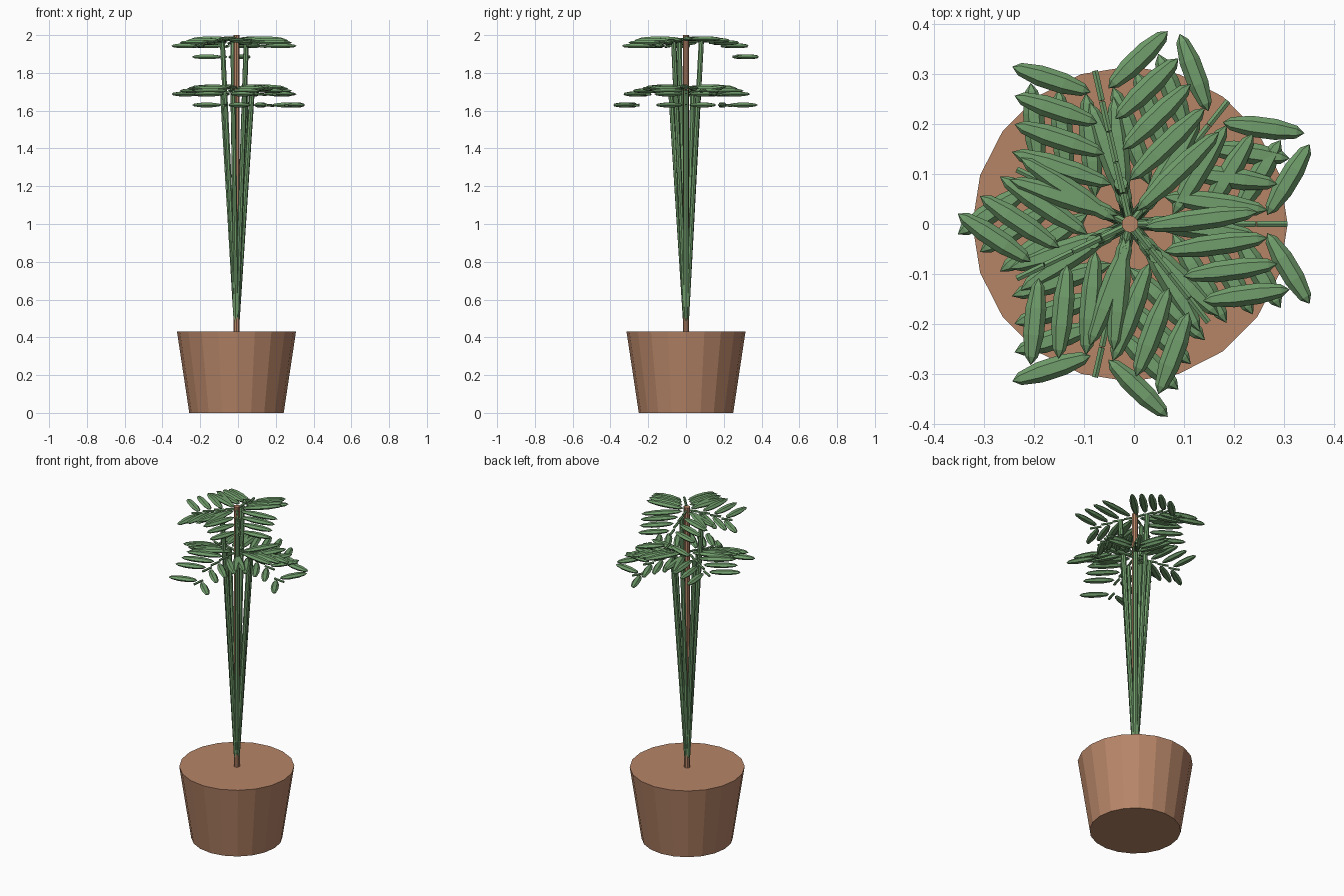
import bpy, bmesh, math
from mathutils import Matrix, Vector

if "Cube" in bpy.data.objects:
    bpy.data.objects.remove(bpy.data.objects["Cube"])


def material(name, color):
    m = bpy.data.materials.new(name)
    m.use_nodes = True
    m.diffuse_color = color
    m.node_tree.nodes["Principled BSDF"].inputs["Base Color"].default_value = color
    return m


terracotta = material("terracotta brown", (0.47, 0.235, 0.137, 1))
leaf_green = material("leaf green", (0.165, 0.34, 0.15, 1))

CENTRE = Vector((-0.008, 0, 0))
POT_H = 0.43
STEP = 0.063  # length of one frond segment


def finish(bm, name, mat):
    mesh = bpy.data.meshes.new(name)
    bm.to_mesh(mesh)
    bm.free()
    mesh.materials.append(mat)
    obj = bpy.data.objects.new(name, mesh)
    obj.location = CENTRE
    bpy.context.collection.objects.link(obj)
    return obj


def rod(bm, a, b, r1, r2, sides):
    """Closed, optionally tapered cylinder between two points."""
    a, b = Vector(a), Vector(b)
    turn = (b - a).to_track_quat('Z', 'Y').to_matrix().to_4x4()
    bmesh.ops.create_cone(bm, cap_ends=True, segments=sides, radius1=r1, radius2=r2,
                          depth=(b - a).length,
                          matrix=Matrix.Translation((a + b) / 2) @ turn)


def leaf(bm, base, angle, length):
    """Flattened six-sided spindle lying level, starting at base."""
    place = (Matrix.Translation(base) @ Matrix.Rotation(angle, 4, 'Z')
             @ Matrix.Translation((length / 2, 0, 0))
             @ Matrix.Diagonal((length / 2, 0.022, 0.015, 1))
             @ Matrix.Rotation(math.pi / 2, 4, 'Y')
             @ Matrix.Rotation(math.pi, 4, 'Z'))
    bmesh.ops.create_uvsphere(bm, u_segments=6, v_segments=5, radius=1, matrix=place)


# Pot and trunk
bm = bmesh.new()
rod(bm, (0, 0, 0), (0, 0, POT_H), 0.25, 0.315, 20)
finish(bm, "pot", terracotta)
bm = bmesh.new()
rod(bm, (0, 0, POT_H - 0.01), (0, 0, 2), 0.017, 0.017, 10)
finish(bm, "trunk", terracotta)

# Seven fronds around the trunk: (tier height, number of leaf pairs)
LOW, HIGH = 1.73, 1.985
fronds = [(LOW, 5), (LOW, 5), (HIGH, 5), (LOW, 4), (HIGH, 4), (LOW, 5), (HIGH, 4)]
drops = [0.005, 0.013, 0.025, 0.042, 0.1]
lengths = [0.23, 0.21, 0.19, 0.175, 0.165]

for i, (level, pairs) in enumerate(fronds):
    spin = math.tau * i / len(fronds)

    # Long leaning stem
    bm = bmesh.new()
    rod(bm, (0, 0, POT_H), (0.083, 0, level - 0.02), 0.013, 0.014, 8)
    finish(bm, f"stem_{i + 1}", leaf_green).rotation_euler.z = spin

    # Frond axis in short level segments, each with a pair of leaves
    axis, leaves = bmesh.new(), bmesh.new()
    for k in range(pairs):
        z = level - drops[k]
        rod(axis, (k * STEP + 0.001, 0, z), ((k + 1) * STEP - 0.001, 0, z - 0.004),
            0.007, 0.007, 6)
        for side in (-1, 1):
            leaf(leaves, (k * STEP + 0.022, side * 0.018, z),
                 side * math.radians(59), lengths[k])
    finish(axis, f"frond_axis_{i + 1}", leaf_green).rotation_euler.z = spin
    finish(leaves, f"frond_leaves_{i + 1}", leaf_green).rotation_euler.z = spin
